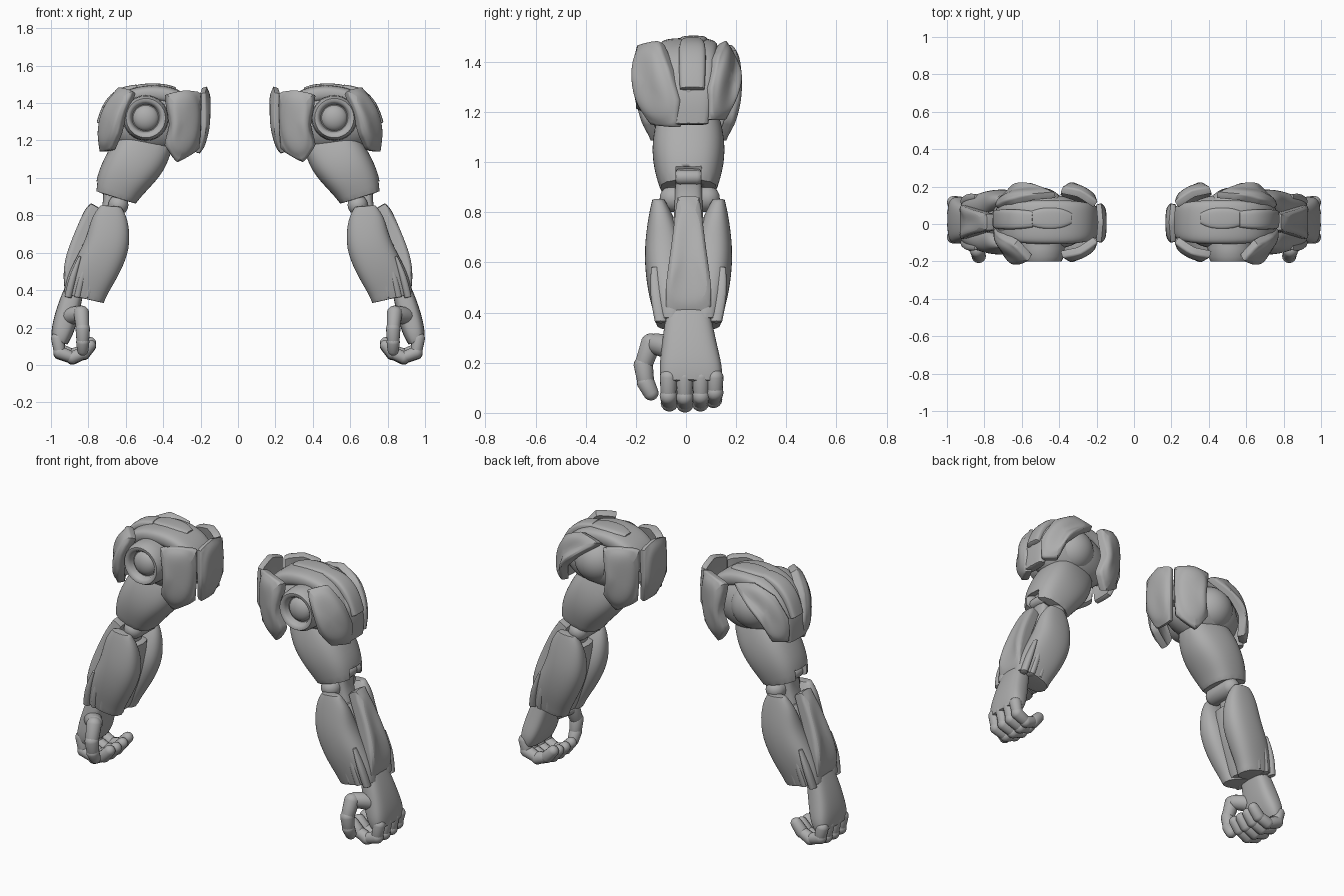
import bpy, bmesh
from math import cos, sin, pi, copysign
from mathutils import Vector, Matrix

cube = bpy.data.objects.get("Cube")
if cube:
    bpy.data.objects.remove(cube, do_unlink=True)

YC = 0.01  # depth of the arm's middle plane

grey = bpy.data.materials.new("armour_grey")
grey.use_nodes = True
COLOUR = (0.42, 0.42, 0.42, 1)
grey.diffuse_color = COLOUR
grey.node_tree.nodes["Principled BSDF"].inputs["Base Color"].default_value = COLOUR

# Mirror centre for the shoulders, which sit slightly towards the left
shoulder_centre = bpy.data.objects.new("shoulder_mirror_centre", None)
bpy.context.collection.objects.link(shoulder_centre)
shoulder_centre.location.x = 0.011
shoulder_centre.hide_render = True
bpy.context.view_layer.update()
mirror_about = shoulder_centre


def finish(name, bm, subdiv=0, cutter=None):
    """Turn a bmesh into a smooth object mirrored to the other arm."""
    bmesh.ops.recalc_face_normals(bm, faces=bm.faces)
    mesh = bpy.data.meshes.new(name)
    bm.to_mesh(mesh)
    bm.free()
    obj = bpy.data.objects.new(name, mesh)
    bpy.context.collection.objects.link(obj)
    mesh.materials.append(grey)
    if subdiv:
        smooth = obj.modifiers.new("Subdivision", 'SUBSURF')
        smooth.levels = smooth.render_levels = subdiv
    if cutter:
        cut = obj.modifiers.new("Notch", 'BOOLEAN')
        cut.object = cutter
        cut.solver = 'EXACT'
    mirror = obj.modifiers.new("Mirror", 'MIRROR')
    mirror.use_mirror_merge = False
    mirror.mirror_object = mirror_about
    bpy.ops.object.select_all(action='DESELECT')
    obj.select_set(True)
    bpy.context.view_layer.objects.active = obj
    bpy.ops.object.shade_smooth_by_angle(angle=1.0)
    return obj


def creased_mesh():
    bm = bmesh.new()
    return bm, bm.edges.layers.float.new("crease_edge")


def bridge(bm, rings):
    """Skin a list of vertex rings and return the two end caps."""
    for low, high in zip(rings, rings[1:]):
        for i in range(len(low)):
            j = (i + 1) % len(low)
            bm.faces.new((low[i], low[j], high[j], high[i]))
    return [bm.faces.new(rings[0]), bm.faces.new(rings[-1])]


def loft(name, rows, power=0.75, side=1, sides=16, cutter=None):
    """Rows of (x, z, half width, half depth, y offset) along a path."""
    bm, crease = creased_mesh()
    rings = []
    for k, (x, z, a, b, off) in enumerate(rows):
        before, after = rows[max(k - 1, 0)], rows[min(k + 1, len(rows) - 1)]
        along = Vector((after[0] - before[0], 0, after[1] - before[1])).normalized()
        across = Vector((-along.z, 0, along.x))
        ring = []
        for i in range(sides):
            c, s = cos(2 * pi * i / sides), sin(2 * pi * i / sides)
            u = copysign(abs(c) ** power, c) * a
            v = copysign(abs(s) ** power, s) * b
            ring.append(bm.verts.new(Vector((x, YC + side * off + v, z)) + across * u))
        rings.append(ring)
    for cap in bridge(bm, rings):
        for edge in cap.edges:
            edge[crease] = 0.7
    return finish(name, bm, 2, cutter)


def plate(name, outline, normal, thick=0.04, dome=0.02, side=1):
    """Domed armour plate on a 3D outline; side=-1 flips it front to back."""
    bm, crease = creased_mesh()
    flip = Vector((1, side, 1))
    points = [Vector(p) * flip + Vector((0, YC, 0)) for p in outline]
    n = (Vector(normal) * flip).normalized()
    mid = sum(points, Vector((0, 0, 0))) / len(points)
    layers = [(0.5, dome - thick), (0.05, -thick), (0, -thick * 0.2), (0.12, dome * 0.5), (0.5, dome)]
    rings = [[bm.verts.new(p.lerp(mid, inset) + n * rise) for p in points] for inset, rise in layers]
    bridge(bm, rings)
    rim = set(rings[1] + rings[2])
    for edge in bm.edges:
        if set(edge.verts) <= rim:
            edge[crease] = 0.6
    return finish(name, bm, 2)


def capsule(name, start, end, r, taper=1.0):
    start, end = Vector(start), Vector(end)
    bm = bmesh.new()
    bmesh.ops.create_uvsphere(bm, u_segments=16, v_segments=11, radius=r)
    for v in bm.verts:
        if v.co.z > 0:
            v.co *= taper
            v.co.z += (end - start).length
    turn = (end - start).to_track_quat('Z', 'Y').to_matrix().to_4x4()
    bm.transform(Matrix.Translation(start + Vector((0, YC, 0))) @ turn)
    return finish(name, bm)


def ball(name, centre, radii):
    bm = bmesh.new()
    bmesh.ops.create_uvsphere(bm, u_segments=32, v_segments=20, radius=1)
    bm.transform(Matrix.Translation(centre) @ Matrix.Diagonal((*radii, 1)))
    return finish(name, bm)


def lathe(name, x, z, profile):
    """Spin (radius, y) points around a front-to-back axis."""
    bm = bmesh.new()
    rings = [[bm.verts.new((x + r * cos(pi * i / 16), y, z + r * sin(pi * i / 16)))
              for i in range(32)] for r, y in profile]
    bridge(bm, rings)
    return finish(name, bm)


# Shoulder core with a ringed joint in front and a plain dome behind
ball("shoulder_core", (0.5, YC, 1.3), (0.26, 0.15, 0.17))
lathe("front_joint_ring", 0.515, 1.32, [(0.12, 0), (0.122, -0.13), (0.118, -0.175), (0.105, -0.2),
                                        (0.09, -0.2), (0.078, -0.185), (0.072, -0.16)])
ball("front_joint_dome", (0.515, -0.15, 1.32), (0.07, 0.045, 0.07))
ball("rear_joint_dome", (0.52, 0.07, 1.31), (0.13, 0.125, 0.13))

# Arched shoulder band and the raised blocks on top of it
loft("shoulder_band", [(0.25, 1.25, 0.05, 0.09, 0), (0.28, 1.39, 0.05, 0.11, 0), (0.39, 1.45, 0.05, 0.12, 0),
                       (0.54, 1.455, 0.045, 0.12, 0), (0.66, 1.41, 0.045, 0.11, 0),
                       (0.73, 1.28, 0.04, 0.1, 0), (0.74, 1.15, 0.025, 0.08, 0)], 0.6)
loft("top_block", [(0.36, 1.46, 0.025, 0.03, 0.02), (0.41, 1.48, 0.025, 0.06, 0.02),
                   (0.52, 1.482, 0.025, 0.06, 0.02), (0.57, 1.47, 0.025, 0.04, 0.02)], 0.6)
loft("outer_block", [(0.56, 1.475, 0.025, 0.045, 0.015), (0.65, 1.46, 0.03, 0.055, 0.015),
                     (0.72, 1.39, 0.03, 0.055, 0.015), (0.76, 1.29, 0.02, 0.05, 0.015)], 0.6)

# Shoulder plates, front and rear
for side, word in ((1, "front"), (-1, "rear")):
    plate(word + "_inner_plate", [(0.21, -0.12, 1.46), (0.3, -0.18, 1.47), (0.4, -0.2, 1.45), (0.37, -0.21, 1.28),
                                  (0.4, -0.19, 1.17), (0.34, -0.16, 1.08), (0.22, -0.12, 1.15)],
          (-0.5, -1, 0), 0.05, 0.03, side)
plate("front_outer_pad", [(0.59, -0.215, 1.47), (0.67, -0.13, 1.49), (0.75, -0.09, 1.38), (0.78, -0.05, 1.25),
                          (0.77, -0.06, 1.14), (0.71, -0.16, 1.15), (0.67, -0.22, 1.24), (0.64, -0.235, 1.36)],
      (0.6, -0.75, 0.2), 0.05, 0.035)
plate("rear_outer_pad", [(0.45, -0.17, 1.46), (0.58, -0.16, 1.49), (0.7, -0.13, 1.43), (0.77, -0.1, 1.3), (0.77, -0.1, 1.17),
                         (0.7, -0.16, 1.17), (0.67, -0.21, 1.28), (0.58, -0.22, 1.37)],
      (0.5, -0.8, 0.2), 0.05, 0.025, -1)
plate("collar_plate", [(0.19, -0.11, 1.46), (0.18, 0, 1.49), (0.19, 0.1, 1.46), (0.185, 0.1, 1.25),
                       (0.22, 0.06, 1.13), (0.22, -0.06, 1.13), (0.185, -0.11, 1.25)], (-1, 0, 0), 0.035, 0.025)

# The arms below the shoulders mirror about the middle
mirror_about = None

# Upper arm, notched on the outside above the elbow
bm = bmesh.new()
bmesh.ops.create_cube(bm, size=1)
bm.transform(Matrix.Translation((0.73, YC, 0.9)) @ Matrix.Rotation(0.4, 4, 'Y') @ Matrix.Diagonal((0.15, 0.1, 0.17, 1)))
notch = finish("notch_cutter", bm)
notch.hide_render = True
notch.display_type = 'WIRE'
notch.hide_set(True)
loft("upper_arm", [(0.46, 1.22, 0.13, 0.1, 0), (0.52, 1.13, 0.16, 0.14, 0), (0.585, 1.04, 0.15, 0.15, 0),
                   (0.635, 0.96, 0.135, 0.135, 0), (0.655, 0.895, 0.115, 0.115, 0)], 0.75, cutter=notch)

# Elbow
capsule("elbow_pivot", (0.64, -0.06, 0.855), (0.64, 0.07, 0.855), 0.055)
capsule("elbow_knob", (0.71, -0.03, 0.94), (0.71, 0.03, 0.94), 0.03)
loft("elbow_link", [(0.7, 0.97, 0.03, 0.05, 0), (0.68, 0.88, 0.035, 0.055, 0), (0.7, 0.76, 0.05, 0.06, 0)])

# Forearm: core, a shell on each side, ribs, and the long outer guard
loft("forearm_core", [(0.69, 0.77, 0.07, 0.08, 0), (0.73, 0.62, 0.1, 0.12, 0),
                      (0.79, 0.49, 0.11, 0.11, 0), (0.825, 0.37, 0.105, 0.09, 0)])
for side, word in ((-1, "front"), (1, "rear")):
    loft(word + "_forearm_shell", [(0.68, 0.85, 0.055, 0.025, 0.12), (0.685, 0.79, 0.1, 0.05, 0.11),
                                   (0.69, 0.65, 0.125, 0.085, 0.095), (0.755, 0.52, 0.125, 0.08, 0.09),
                                   (0.81, 0.42, 0.12, 0.07, 0.075), (0.825, 0.355, 0.112, 0.065, 0.065)], 0.8, side)
    for shift in (0, 0.055, 0.105):
        loft(word + "_forearm_rib", [(0.76 + shift * 0.8, 0.56 + shift * 0.2, 0.008, 0.015, 0.135),
                                     (0.78 + shift, 0.47, 0.022, 0.028, 0.13), (0.805 + shift, 0.36, 0.02, 0.025, 0.11)],
             0.7, side, 8)
plate("forearm_guard", [(0.8, -0.045, 0.87), (0.8, 0.045, 0.87), (0.875, 0.065, 0.7), (0.94, 0.09, 0.52), (0.935, 0.09, 0.4),
                        (0.935, -0.09, 0.4), (0.94, -0.09, 0.52), (0.875, -0.065, 0.7)], (1, 0, 0.3), 0.07, 0.012)

# Hand with curled fingers and a thumb in front
loft("palm", [(0.87, 0.42, 0.05, 0.085, 0), (0.895, 0.34, 0.06, 0.1, 0), (0.92, 0.25, 0.065, 0.115, 0.005),
              (0.942, 0.17, 0.06, 0.13, 0.01), (0.955, 0.12, 0.045, 0.12, 0.01)], 0.65)
for y, lift in ((-0.08, 0.004), (-0.015, 0), (0.05, 0.004), (0.105, 0.018)):
    joints = [(0.965, y, 0.14), (0.952, y, 0.062 + lift), (0.885, y * 0.95, 0.036 + lift),
              (0.825, y * 0.9, 0.06 + lift), (0.79, y * 0.9, 0.1 + lift)]
    for a, b in zip(joints, joints[1:]):
        capsule("finger_segment", a, b, 0.035, 0.88)
capsule("thumb_base", (0.9, -0.07, 0.26), (0.845, -0.13, 0.275), 0.05, 0.85)
thumb = [(0.837, -0.15, 0.275), (0.83, -0.18, 0.19), (0.83, -0.17, 0.12), (0.83, -0.15, 0.08)]
for a, b, r in zip(thumb, thumb[1:], (0.042, 0.039, 0.036)):
    capsule("thumb_segment", a, b, r, 0.85)
